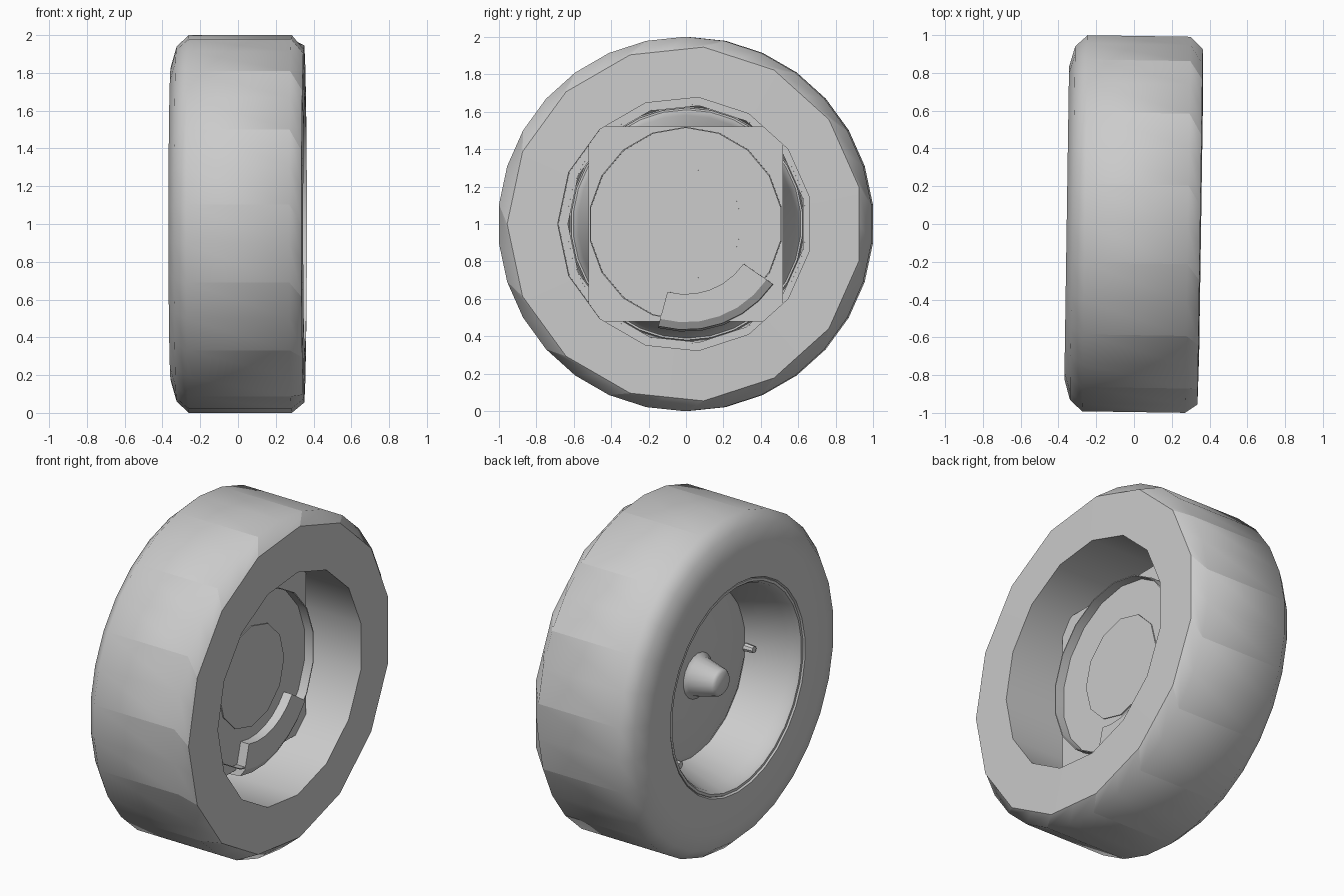
import bpy, bmesh, math
from mathutils import Matrix

if "Cube" in bpy.data.objects:
    bpy.data.objects.remove(bpy.data.objects["Cube"])

grey = bpy.data.materials.new("plain grey")
grey.diffuse_color = (0.6, 0.6, 0.6, 1)
grey.use_nodes = True
grey.node_tree.nodes["Principled BSDF"].inputs["Base Color"].default_value = grey.diffuse_color

# The wheel axis runs along x, with a slight toe angle
PLACE = Matrix.Translation((0, 0, 1)) @ Matrix.Rotation(-0.015, 4, 'Z')


def finish(name, bm, angle=30, sharp=(), recalc=True):
    if recalc:
        bmesh.ops.recalc_face_normals(bm, faces=bm.faces)
    me = bpy.data.meshes.new(name)
    bm.to_mesh(me)
    bm.free()
    for p in me.polygons:
        p.use_smooth = True
    me.set_sharp_from_angle(angle=math.radians(angle))
    pairs = {frozenset(s) for s in sharp}
    for e in me.edges:
        if frozenset(e.vertices) in pairs:
            e.use_edge_sharp = True
    me.materials.append(grey)
    ob = bpy.data.objects.new(name, me)
    ob.matrix_world = PLACE
    bpy.context.collection.objects.link(ob)
    return ob


def ring(bm, x, r, n, start=90):
    out = []
    for i in range(n):
        a = math.radians(start + 360 * i / n)
        out.append(bm.verts.new((x, r * math.cos(a), r * math.sin(a))))
    return out


def bridge(bm, a, b, closed=True):
    n = len(a)
    for i in range(n if closed else n - 1):
        j = (i + 1) % n
        bm.faces.new((a[i], a[j], b[j], b[i]))


def lathe(name, profile, n, start=90, angle=30, cap0=False, cap1=False):
    bm = bmesh.new()
    rings = [ring(bm, x, r, n, start) for x, r in profile]
    for a, b in zip(rings, rings[1:]):
        bridge(bm, a, b)
    if cap0:
        bm.faces.new(rings[0])
    if cap1:
        bm.faces.new(rings[-1])
    return finish(name, bm, angle)


# Tyre: rounded outer sidewall, flat-banded tread, 15-sided inner sidewall and deep well
bm = bmesh.new()
N = 30


def half_ring(x, r):
    vs = ring(bm, x, r, N, 180)
    for v in vs[1::2]:  # flatten midpoints to make 15 straight sides
        v.co.y *= math.cos(math.radians(12))
        v.co.z *= math.cos(math.radians(12))
    return vs


rings = [ring(bm, x, r, N, 174) for x, r in
         ((-0.33, 0.62), (-0.352, 0.635), (-0.356, 0.83), (-0.325, 0.94), (-0.26, 1), (0.285, 1))]
rings += [half_ring(x, r) for x, r in
          ((0.35, 0.95), (0.355, 0.68), (-0.29, 0.685), (-0.29, 0.635))]
for a, b in zip(rings, rings[1:]):
    bridge(bm, a, b)
bm.verts.index_update()
sharp = [(rings[4][i].index, rings[5][i].index) for i in range(0, N, 2)]
sharp += [(rings[5][i].index, rings[6][i].index) for i in range(0, N, 2)]
sharp += [(rings[6][i].index, rings[6][(i + 1) % N].index) for i in range(N)]
finish("tyre", bm, 52, sharp)

# Rim: rolled outer lip and barrel tapering to the disc
lathe("rim", [(-0.28, 0.64), (-0.32, 0.64), (-0.345, 0.625), (-0.345, 0.61),
              (-0.325, 0.595), (-0.27, 0.58), (-0.06, 0.515), (0.0, 0.51)], 30, angle=40)

# Square backing plate, nearly level with the disc face
bm = bmesh.new()
bmesh.ops.create_cube(bm, size=1, matrix=Matrix.Translation((0.08, 0, 0))
                      @ Matrix.Diagonal((0.012, 1.04, 1.04, 1)))
finish("backing_plate", bm)

# Brake disc: thin raised flange inside, domed towards the outside
lathe("brake_disc", [(0.088, 0.513), (0.145, 0.513), (0.145, 0.519), (-0.03, 0.519),
                     (-0.05, 0.48), (-0.06, 0.25), (-0.08, 0.15)], 18, cap0=True, cap1=True)

# Raised centre plate on the inner face
lathe("centre_plate", [(0.085, 0.305), (0.094, 0.305)], 12, cap0=True, cap1=True)

# Tapered hub on the outer face
lathe("hub", [(-0.07, 0.15), (-0.095, 0.115), (-0.235, 0.08), (-0.25, 0.065)], 18,
      angle=50, cap1=True)

# Caliper: curved block through the lower part of the disc
bm = bmesh.new()
sections = []
for i in range(7):
    a = math.radians(-105 + 70.5 * i / 6)
    sections.append([bm.verts.new((x, r * math.cos(a), r * math.sin(a)))
                     for x, r in ((0.145, 0.375), (0.145, 0.525), (0.12, 0.565),
                                  (-0.02, 0.575), (-0.02, 0.375))])
for a, b in zip(sections, sections[1:]):
    bridge(bm, a, b)
bm.faces.new(sections[0])
bm.faces.new(sections[-1])
finish("caliper", bm)

# Small bolts where the barrel meets the disc
for k, (y, z) in enumerate(((-0.49, -0.02), (0.2, -0.46))):
    bm = bmesh.new()
    bmesh.ops.create_cone(bm, cap_ends=True, segments=8, radius1=0.025, radius2=0.02,
                          depth=0.06, matrix=Matrix.Translation((-0.08, y, z))
                          @ Matrix.Rotation(math.radians(-90), 4, 'Y'))
    finish(f"barrel_bolt_{k + 1}", bm, 40)
